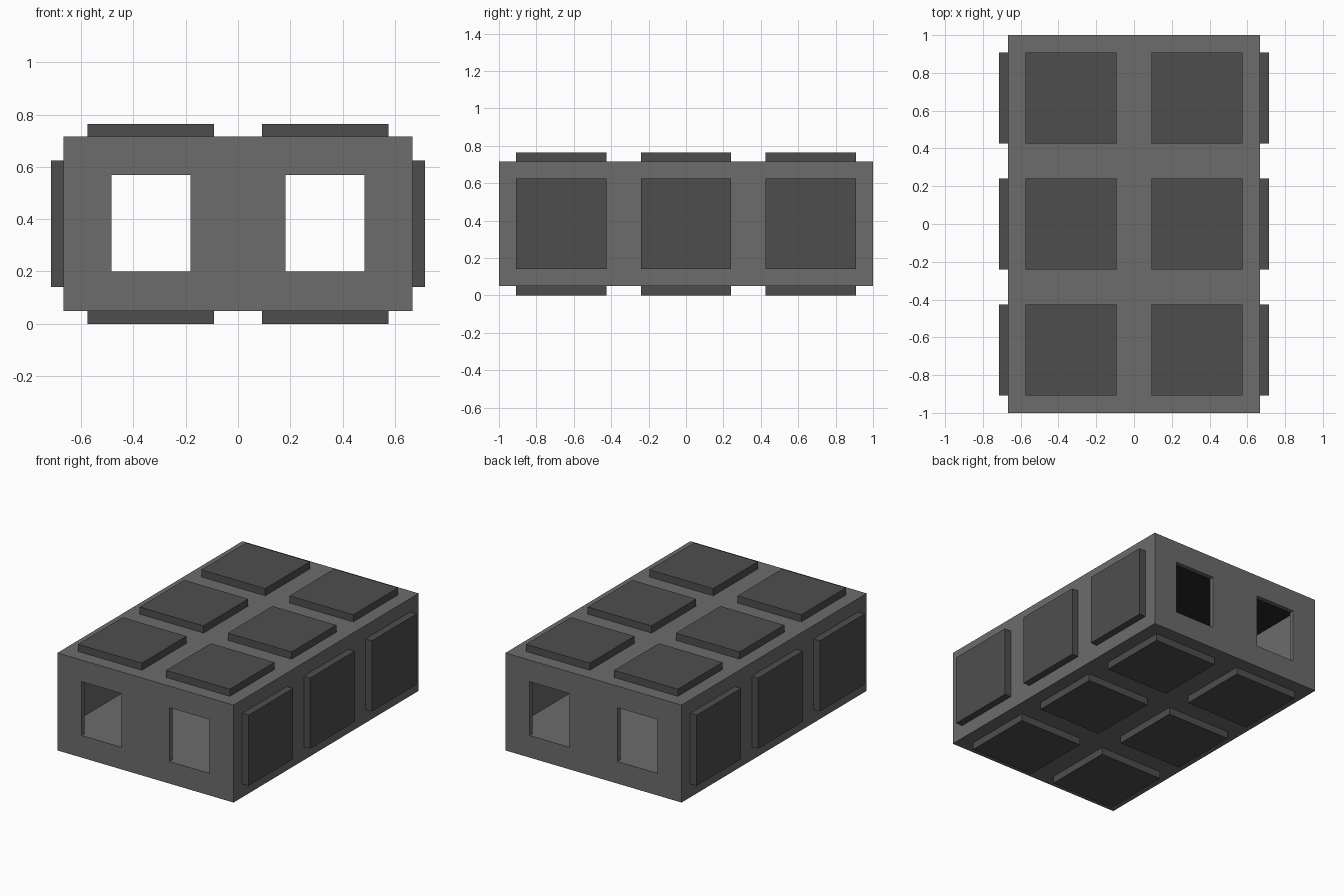
import bpy

if "Cube" in bpy.data.objects:
    bpy.data.objects.remove(bpy.data.objects["Cube"])

CELL = 2 / 3            # size of one module cell
PAD = 0.049             # pad thickness
HALF = 0.2415           # half size of a pad
Z0, Z1 = PAD, PAD + CELL
ZC = (Z0 + Z1) / 2
WALL = 0.03


def material(name, value):
    m = bpy.data.materials.new(name)
    m.diffuse_color = (value, value, value, 1)
    m.use_nodes = True
    m.node_tree.nodes["Principled BSDF"].inputs["Base Color"].default_value = m.diffuse_color
    return m


hull_mat = material("hull_grey", 0.15)
pad_mat = material("pad_dark_grey", 0.076)
ceiling_mat = material("ceiling_black", 0.02)


def box(name, lo, hi, mat=None):
    bpy.ops.mesh.primitive_cube_add(size=1)
    ob = bpy.context.object
    ob.name = name
    for v in ob.data.vertices:
        v.co = [lo[i] if v.co[i] < 0 else hi[i] for i in range(3)]
    if mat:
        ob.data.materials.append(mat)
    return ob


def cut(target, cutter):
    mod = target.modifiers.new("cut", 'BOOLEAN')
    mod.operation = 'DIFFERENCE'
    mod.solver = 'EXACT'
    mod.object = cutter
    bpy.ops.object.select_all(action='DESELECT')
    target.select_set(True)
    bpy.context.view_layer.objects.active = target
    bpy.ops.object.modifier_apply(modifier=mod.name)
    bpy.data.objects.remove(cutter, do_unlink=True)


# Hollow hull with a raised floor
hull = box("hull", (-CELL, -1, Z0), (CELL, 1, Z1), hull_mat)
cut(hull, box("cavity_cutter", (-CELL + WALL, -1 + WALL, 0.198),
              (CELL - WALL, 1 - WALL, Z1 - WALL)))

# Two openings in each end wall
for sx in (-1, 1):
    a, b = sorted((sx * 0.182, sx * 0.484))
    cut(hull, box("opening_cutter", (a, -1.2, 0.2), (b, 1.2, 0.568)))

# Dark ceiling inside
hull.data.materials.append(ceiling_mat)
for p in hull.data.polygons:
    if p.normal.z < -0.9 and abs(p.center.z - (Z1 - WALL)) < 0.005:
        p.material_index = 1

# Raised pads on the top, bottom and sides
for sx in (-1, 1):
    x = sx * CELL / 2
    side = "right" if sx > 0 else "left"
    for row in range(3):
        y = (row - 1) * CELL
        for name, za, zb in (("top", Z1, Z1 + PAD), ("bottom", 0, Z0)):
            box(f"{name}_pad_{side}_{row + 1}", (x - HALF, y - HALF, za),
                (x + HALF, y + HALF, zb), pad_mat)
        a, b = sorted((sx * CELL, sx * (CELL + PAD)))
        box(f"{side}_side_pad_{row + 1}", (a, y - HALF, ZC - HALF),
            (b, y + HALF, ZC + HALF), pad_mat)
